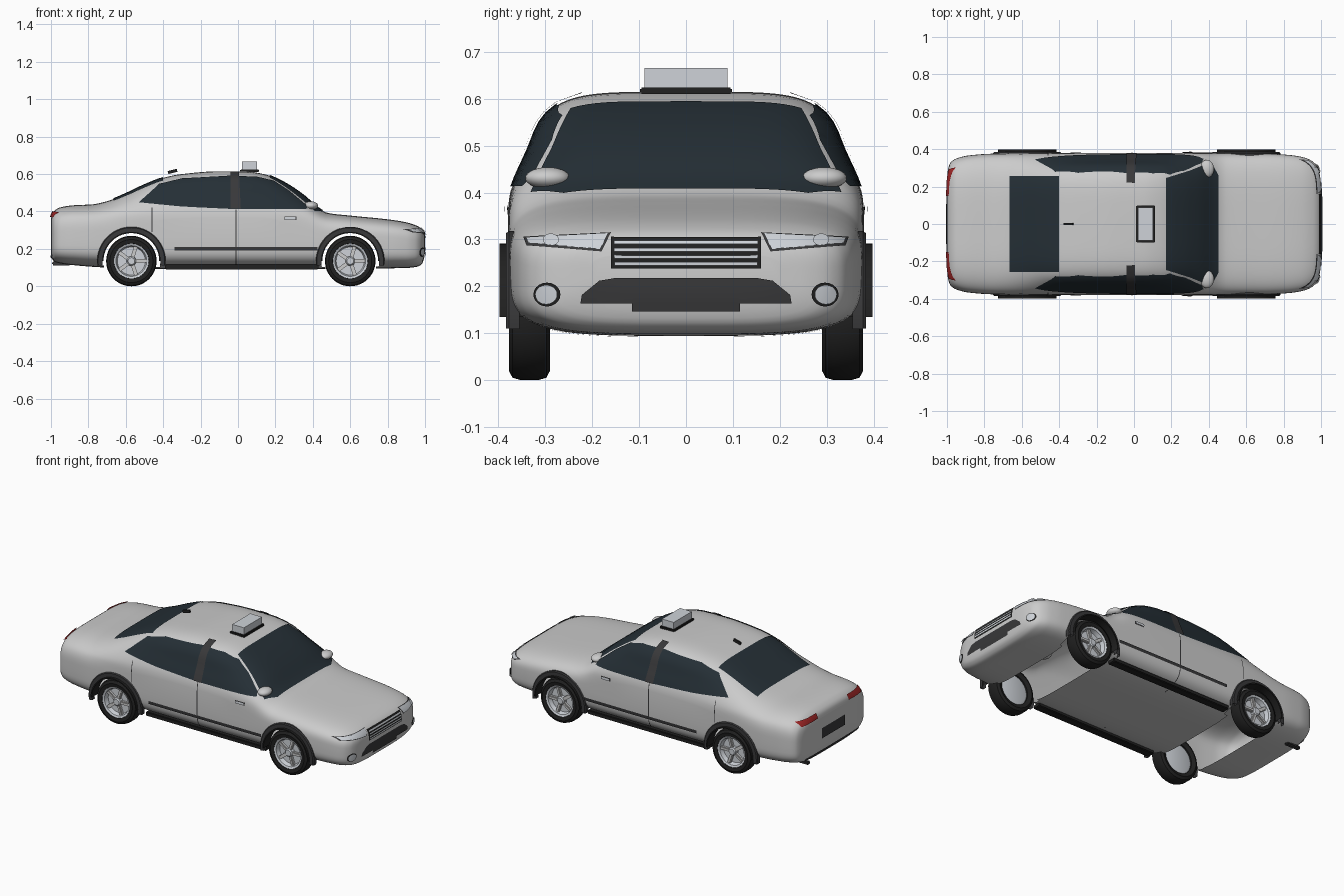
import bpy, bmesh, math
from math import sin, cos, pi, radians
from mathutils import Vector, Matrix
from mathutils.bvhtree import BVHTree

if "Cube" in bpy.data.objects:
    bpy.data.objects.remove(bpy.data.objects["Cube"])

GLASS, DARK, BLACK = (.018, .028, .036, 1), (.04, .04, .042, 1), (.015, .015, .015, 1)
LIGHT, RED = (.62, .65, .69, 1), (.35, .02, .02, 1)
mats = {}


def finish(name, bm, col=None, angle=35):
    me = bpy.data.meshes.new(name)
    bm.to_mesh(me)
    bm.free()
    ob = bpy.data.objects.new(name, me)
    bpy.context.collection.objects.link(ob)
    if col:
        if col not in mats:
            mats[col] = bpy.data.materials.new("paint_%d" % len(mats))
            mats[col].diffuse_color = col
        me.materials.append(mats[col])
    bpy.ops.object.select_all(action='DESELECT')
    ob.select_set(True)
    bpy.context.view_layer.objects.active = ob
    bpy.ops.object.shade_smooth_by_angle(angle=radians(angle))
    return ob


def curve(keys):
    """Monotone cubic through (x, value) keys."""
    n = len(keys)
    d = [(keys[i+1][1]-keys[i][1])/(keys[i+1][0]-keys[i][0]) for i in range(n-1)]
    m = [d[0]] + [2*a*b/(a+b) if a*b > 0 else 0 for a, b in zip(d, d[1:])] + [d[-1]]

    def f(x):
        i = max(0, min(n-2, sum(k[0] <= x for k in keys)-1))
        h = keys[i+1][0]-keys[i][0]
        t = (x-keys[i][0])/h
        return ((2*t**3-3*t*t+1)*keys[i][1] + (t**3-2*t*t+t)*h*m[i]
                + (3*t*t-2*t**3)*keys[i+1][1] + (t**3-t*t)*h*m[i+1])
    return f


def box(name, size, loc, col=None, rots=(Matrix(),), bevel=0):
    bm = bmesh.new()
    for r in rots:
        bmesh.ops.create_cube(bm, size=1, matrix=r @ Matrix.Translation(loc) @ Matrix.Diagonal((*size, 1)))
    if bevel:
        bmesh.ops.bevel(bm, geom=bm.edges[:], offset=bevel, segments=2, affect='EDGES')
    return finish(name, bm, col)


def lathe(name, prof, c, s, col=None, n=48, a0=0, a1=360):
    """Turn an (r, y) profile about a wheel axis; s mirrors y."""
    bm = bmesh.new()
    rows = []
    for i in range(n+1):
        a = radians(a0+(a1-a0)*i/n)
        rows.append([bm.verts.new((c[0]+r*cos(a), s*y, c[1]+r*sin(a))) for r, y in prof])
    for p, q in zip(rows, rows[1:]):
        for j in range(len(prof)-1):
            bm.faces.new((p[j], p[j+1], q[j+1], q[j]))
    bmesh.ops.remove_doubles(bm, verts=bm.verts, dist=1e-5)
    bmesh.ops.dissolve_degenerate(bm, edges=bm.edges, dist=1e-6)
    bmesh.ops.recalc_face_normals(bm, faces=bm.faces)
    return finish(name, bm, col)


# Body shell: lofted rounded sections
top = curve([(-1, .36), (-.995, .385), (-.98, .405), (-.95, .422), (-.88, .433), (-.78, .438), (-.7, .455),
             (-.6, .495), (-.5, .542), (-.4, .58), (-.3, .6), (-.1, .615), (.05, .613), (.15, .597), (.25, .553),
             (.35, .487), (.43, .418), (.48, .392), (.6, .378), (.8, .358), (.9, .342), (.96, .322),
             (.985, .305), (.995, .29), (1, .27)])
low = curve([(-1, .17), (-.995, .15), (-.98, .13), (-.9, .115), (-.7, .1), (-.4, .092), (.5, .092), (.9, .098),
             (.96, .105), (.985, .122), (.995, .15), (1, .185)])
wide = curve([(-1, .24), (-.995, .29), (-.98, .33), (-.95, .35), (-.88, .367), (-.75, .376), (0, .38), (.7, .376),
              (.82, .37), (.9, .358), (.95, .338), (.98, .305), (.995, .255), (1, .2)])


def section(x, n=112):
    zt, zb, w = top(x), low(x), wide(x)
    zm = min(.25, zb+.52*(zt-zb))
    pts = []
    for i in range(n):
        a = 2*pi*i/n
        p = 4+max(0, min(1, (zt-.4)/.2)) if sin(a) > 0 else 4
        c, s = abs(cos(a))**(2/p), abs(sin(a))**(2/p)
        z = zm+(zt-zm)*s if sin(a) > 0 else zm-(zm-zb)*s
        t = max(0, min(1, (z-.37)/.15))
        pts.append((x, math.copysign(w*c*(1-.1*t*t*(3-2*t)), cos(a)), z))
    return pts


bm = bmesh.new()
rings = [[bm.verts.new(p) for p in section(sin(-pi/2+pi*i/110))] for i in range(111)]
for a, b in zip(rings, rings[1:]):
    for j in range(len(a)):
        k = (j+1) % len(a)
        bm.faces.new((a[j], a[k], b[k], b[j]))
bm.faces.new(rings[0])
bm.faces.new(rings[-1])
bmesh.ops.recalc_face_normals(bm, faces=bm.faces)
tree = BVHTree.FromBMesh(bm)
body = finish("body_shell", bm)

# Wheel openings cut in the hollow shell
WHEELS = [(x, s) for x in (-.57, .6) for s in (-1, 1)]
R = .155
cutters = [lathe("arch_cutter", [(0, .27), (R, .27), (R, .5), (0, .5)], (x, .135), s, n=64) for x, s in WHEELS]
bpy.context.view_layer.objects.active = body
for c in cutters:
    c.hide_render = True
    m = body.modifiers.new("arch", 'BOOLEAN')
    m.object, m.operation, m.solver = c, 'DIFFERENCE', 'EXACT'
    bpy.ops.object.modifier_apply(modifier=m.name)
for c in cutters:
    bpy.data.objects.remove(c)
bm = bmesh.new()
bm.from_mesh(body.data)
well = [f for f in bm.faces if any(all(math.hypot(v.co.x-x, v.co.z-.135) < R+1e-4 for v in f.verts)
                                   for x in (-.57, .6))]
bmesh.ops.delete(bm, geom=well, context='FACES')
bm.to_mesh(body.data)
bm.free()


def decal(name, pts, view, col, s=1, off=.004, step=.02):
    """Project a flat outline onto the body. view: side (x,z), end (y,z), top (x,y)."""
    bm = bmesh.new()
    bm.faces.new([bm.verts.new((a, b, 0)) for a, b in pts])
    for ax in (0, 1):
        lo, hi = min(p[ax] for p in pts), max(p[ax] for p in pts)
        no = Vector((1-ax, ax, 0))
        k = max(1, math.ceil((hi-lo)/step))
        for i in range(1, k):
            bmesh.ops.bisect_plane(bm, geom=bm.verts[:]+bm.edges[:]+bm.faces[:],
                                   plane_co=no*(lo+(hi-lo)*i/k), plane_no=no)
    bmesh.ops.triangulate(bm, faces=bm.faces[:])
    d = {'side': Vector((0, -s, 0)), 'end': Vector((-s, 0, 0)), 'top': Vector((0, 0, -1))}[view]
    for v in bm.verts:
        a, b = v.co.x, v.co.y
        o = {'side': (a, 0, b), 'end': (0, a, b), 'top': (a, b, 0)}[view]
        o = Vector(o)-2*d
        hit, n, _, _ = tree.ray_cast(o, d)
        if hit is None:
            hit, n, _, _ = tree.find_nearest(o+d)
        v.co = hit+n*off*(1 if n.dot(d) < 0 else -1)
    bm.normal_update()
    if sum((f.normal*f.calc_area() for f in bm.faces), Vector()).dot(d) > 0:
        bmesh.ops.reverse_faces(bm, faces=bm.faces[:])
    return finish(name, bm, col)


def rect(a0, a1, b0, b1):
    return [(a0, b0), (a1, b0), (a1, b1), (a0, b1)]


def oval(a, b, ra, rb, n=20):
    return [(a+ra*cos(2*pi*i/n), b+rb*sin(2*pi*i/n)) for i in range(n)]


def sym(half):
    return half+[(-a, b) for a, b in reversed(half)]


# Windscreen and rear glass
decal("windscreen", [(.17, -.245), (.3, -.285), (.41, -.33), (.45, -.26),
                     (.45, .26), (.41, .33), (.3, .285), (.17, .245)], 'top', GLASS)
decal("rear_window", rect(-.665, -.4, -.255, .255), 'top', GLASS)

# Side glass, pillar, trim and door details
for s in (-1, 1):
    decal("side_window", [(-.53, .447), (-.3, .425), (-.03, .412), (.37, .412), (.36, .435), (.27, .51), (.19, .562),
                          (.1, .583), (-.05, .588), (-.3, .574), (-.42, .545), (-.47, .5)], 'side', GLASS, s)
    decal("door_pillar", [(-.04, .412), (.015, .412), (.005, .606), (-.04, .606)], 'side', DARK, s, .008)
    decal("door_seam", rect(-.014, -.009, .1, .41), 'side', DARK, s, .002)
    decal("rear_door_seam", rect(-.462, -.458, .29, .42), 'side', DARK, s, .002)
    decal("side_moulding", rect(-.34, .425, .193, .211), 'side', DARK, s, .006)
    decal("handle_recess", rect(.248, .312, .353, .372), 'side', DARK, s, .003)
    decal("door_handle", rect(.252, .308, .357, .369), 'side', LIGHT, s, .009)
    box("side_skirt", (.82, .05, .025), (.02, s*.318, .103), BLACK, bevel=.004)
    bm = bmesh.new()
    bmesh.ops.create_uvsphere(bm, u_segments=24, v_segments=14, radius=1,
                              matrix=Matrix.Translation((.39, s*.295, .431)) @ Matrix.Diagonal((.038, .048, .023, 1)))
    finish("wing_mirror", bm)
    # Lamps
    decal("headlamp_frame", [(s*a, b) for a, b in ((.16, .313), (.345, .304), (.338, .286), (.18, .274))],
          'end', DARK, 1, .003)
    decal("headlamp", [(s*a, b) for a, b in ((.165, .31), (.338, .301), (.332, .289), (.183, .278))],
          'end', LIGHT, 1, .006)
    decal("headlamp_bulb", oval(s*.285, .293, .016, .011), 'end', LIGHT, 1, .011)
    decal("fog_lamp_ring", oval(s*.295, .183, .028, .025), 'end', BLACK, 1, .004)
    decal("fog_lamp", oval(s*.295, .183, .022, .02), 'end', LIGHT, 1, .008)
    decal("tail_lamp", [(s*a, b) for a, b in ((.15, .372), (.29, .366), (.3, .392), (.15, .398))], 'end', RED, -1, .007)

# Grille, intake, rear plate recess and bumper strip
decal("grille", rect(-.16, .16, .238, .303), 'end', BLACK, 1, .004)
for i in range(4):
    decal("grille_bar", rect(-.153, .153, .245+i*.014, .252+i*.014), 'end', LIGHT, 1, .008)
decal("lower_intake", sym([(.115, .147), (.115, .164), (.225, .164), (.222, .182), (.185, .212), (.15, .218)]),
      'end', DARK, 1, .004)
decal("plate_recess", rect(-.11, .11, .235, .298), 'end', DARK, -1, .005)
decal("rear_bumper_strip", rect(-.26, .26, .152, .166), 'end', DARK, -1, .005)
box("exhaust_pipe", (.1, .028, .02), (-.945, .22, .122), DARK, bevel=.006)

# Roof sign and aerial
box("sign_base", (.1, .196, .014), (.062, 0, .617), BLACK, bevel=.003)
box("roof_sign", (.08, .176, .048), (.062, 0, .642), LIGHT)
box("aerial", (.05, .01, .016), (0, 0, 0), BLACK,
    [Matrix.Translation((-.35, 0, .614)) @ Matrix.Rotation(radians(-14), 4, 'Y')])

# Wheels and arch trims
for x, s in WHEELS:
    c = (x, .135)
    lathe("tyre", [(.092, .30), (.115, .29), (.13, .298), (.135, .315), (.135, .352), (.13, .37), (.115, .378),
                   (.094, .374), (.09, .36), (.092, .30)], c, s, BLACK)
    lathe("rim", [(0, .342), (.075, .342), (.082, .368), (.093, .373), (.094, .31), (.08, .305), (0, .305)], c, s, LIGHT)
    lathe("hub_cap", [(0, .37), (.018, .37), (.024, .364), (.026, .34)], c, s, LIGHT, 24)
    spokes = [Matrix.Translation((x, s*.354, .135)) @ Matrix.Rotation(2*pi*i/5+.3, 4, 'Y') for i in range(5)]
    box("wheel_spokes", (.02, .02, .065), (0, 0, .05), None, spokes, .004)
    lathe("arch_lip", [(.149, .33), (.156, .33), (.156, .398), (.149, .398), (.149, .33)], c, s, BLACK, 40, 0, 180)
    lathe("arch_trim", [(.155, .36), (.155, .384), (.178, .384), (.183, .378), (.183, .355)], c, s, DARK, 40, -8, 188)

for m in bpy.data.materials:
    if m.users and not m.is_grease_pencil:
        m.use_nodes = True
        m.node_tree.nodes["Principled BSDF"].inputs["Base Color"].default_value = m.diffuse_color
